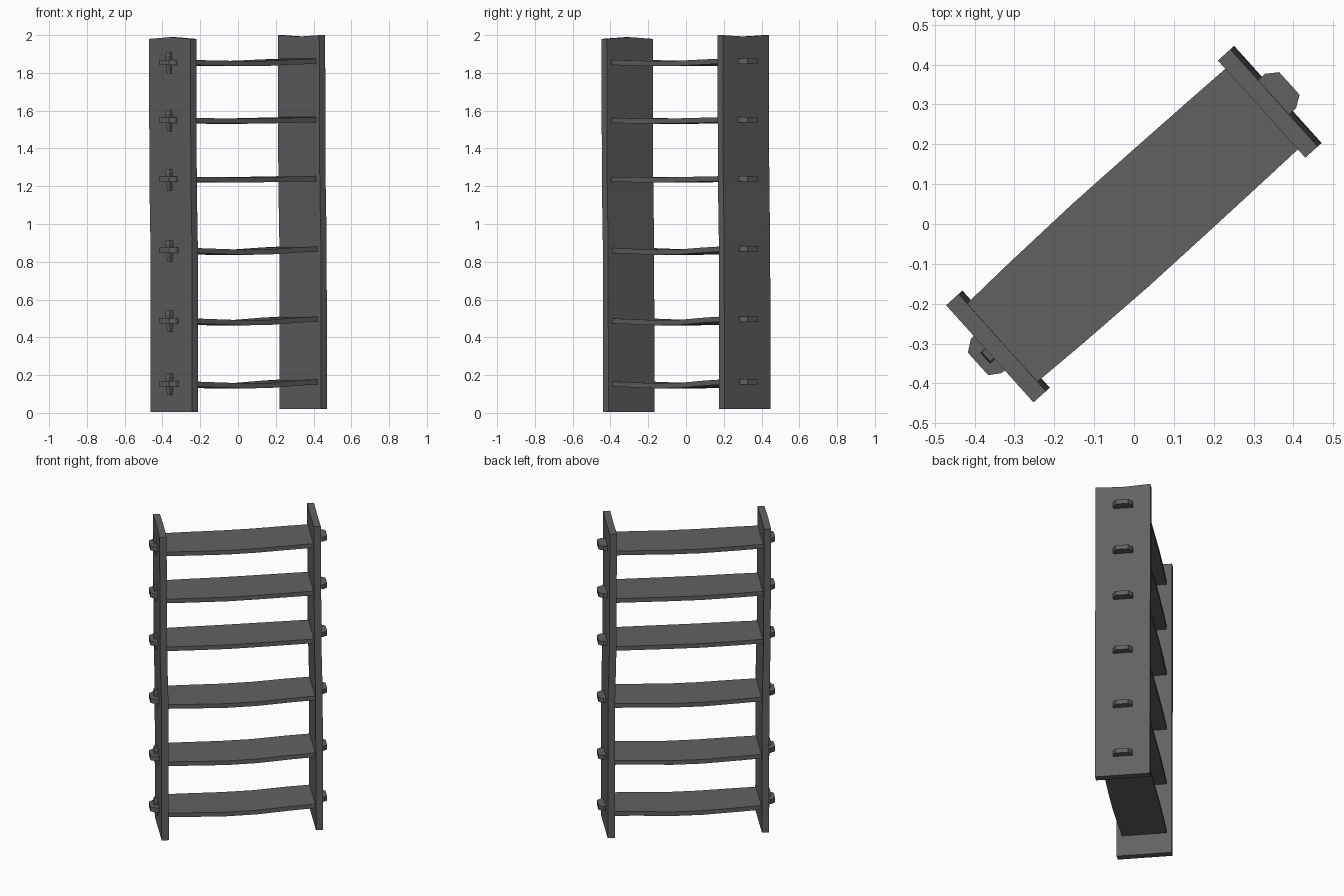
import bpy, bmesh, math
from mathutils import Matrix, Vector

cube = bpy.data.objects.get("Cube")
if cube:
    bpy.data.objects.remove(cube)

# One dark timber colour
wood = bpy.data.materials.new("dark grey wood")
wood.use_nodes = True
colour = (0.12, 0.12, 0.12, 1)
wood.diffuse_color = colour
wood.node_tree.nodes["Principled BSDF"].inputs["Base Color"].default_value = colour

# Local frame: +x runs along the shelves, +y across them (turned on plan)
TURN = Matrix.Rotation(math.radians(42), 4, "Z")


def loft(name, rings):
    """Solid with flat faces through matching closed rings of points."""
    bm = bmesh.new()
    loops = [[bm.verts.new(TURN @ Vector(p)) for p in ring] for ring in rings]
    n = len(loops[0])
    for a, b in zip(loops, loops[1:]):
        for i in range(n):
            j = (i + 1) % n
            bm.faces.new((a[i], a[j], b[j], b[i]))
    bm.faces.new(loops[0][::-1])
    bm.faces.new(loops[-1])
    bmesh.ops.recalc_face_normals(bm, faces=bm.faces)
    mesh = bpy.data.meshes.new(name)
    bm.to_mesh(mesh)
    bm.free()
    mesh.materials.append(wood)
    obj = bpy.data.objects.new(name, mesh)
    bpy.context.collection.objects.link(obj)
    return obj


def upright(name, x, low, high, crown):
    """Slightly leaning, bowed side board with an uneven top edge."""
    rings = []
    for t, shift in ((0, 0.006), (0.45, 0.004), (0.6, -0.003), (1, -0.007)):
        ring = []
        for dx, ws in ((-0.021, (-1, 0, 1)), (0.021, (1, 0, -1))):
            for w in ws:
                z = low + t * (high - low)
                if t == 1 and w == 0:
                    z += crown
                ring.append((x + dx + shift, w * 0.164, z))
        rings.append(ring)
    loft(name, rings)


def shelf(name, left, mid, right):
    """Sagging board, stations running from end to end."""
    h = 0.0135
    stations = ((-0.445, 0.132, left), (-0.3, 0.137, left * 0.6 + mid * 0.4),
                (-0.08, 0.141, mid), (0.1, 0.14, mid + 0.002),
                (0.3, 0.138, right * 0.7 + mid * 0.3), (0.445, 0.136, right))
    loft(name, [[(x, -w, z - h), (x, w, z - h), (x, w, z + h), (x, -w, z + h)]
                for x, w, z in stations])


def tenon(name, side, z):
    """Flat tab with clipped corners poking through the upright."""
    outline = ((0.44, -0.056), (0.497, -0.056), (0.526, -0.037),
               (0.526, 0.039), (0.497, 0.06), (0.44, 0.06))
    loft(name, [[(side * x, y, z + dz) for x, y in outline]
                for dz in (-0.0145, 0.0145)])


def peg(name, z):
    """Tapered wedge driven down through the tenon."""
    rings = []
    for dz, w, x0, x1 in ((-0.058, 0.013, -0.494, -0.478),
                          (0.035, 0.019, -0.503, -0.478),
                          (0.056, 0.015, -0.499, -0.48)):
        rings.append([(x0, -w, z + dz), (x1, -w, z + dz),
                      (x1, w, z + dz), (x0, w, z + dz)])
    loft(name, rings)


upright("right_upright", -0.459, 0.004, 1.98, 0.009)
upright("left_upright", 0.459, 0.02, 2.0, -0.008)

# Height of each shelf at its two ends and its middle
heights = ((0.153, 0.143, 0.164), (0.487, 0.477, 0.497), (0.86, 0.85, 0.868),
           (1.236, 1.233, 1.24), (1.548, 1.544, 1.552), (1.855, 1.849, 1.862))
for i, (left, mid, right) in enumerate(heights, 1):
    shelf(f"shelf_{i}", left, mid, right)
    tenon(f"right_tenon_{i}", -1, left)
    tenon(f"left_tenon_{i}", 1, right)
    peg(f"peg_{i}", left)
